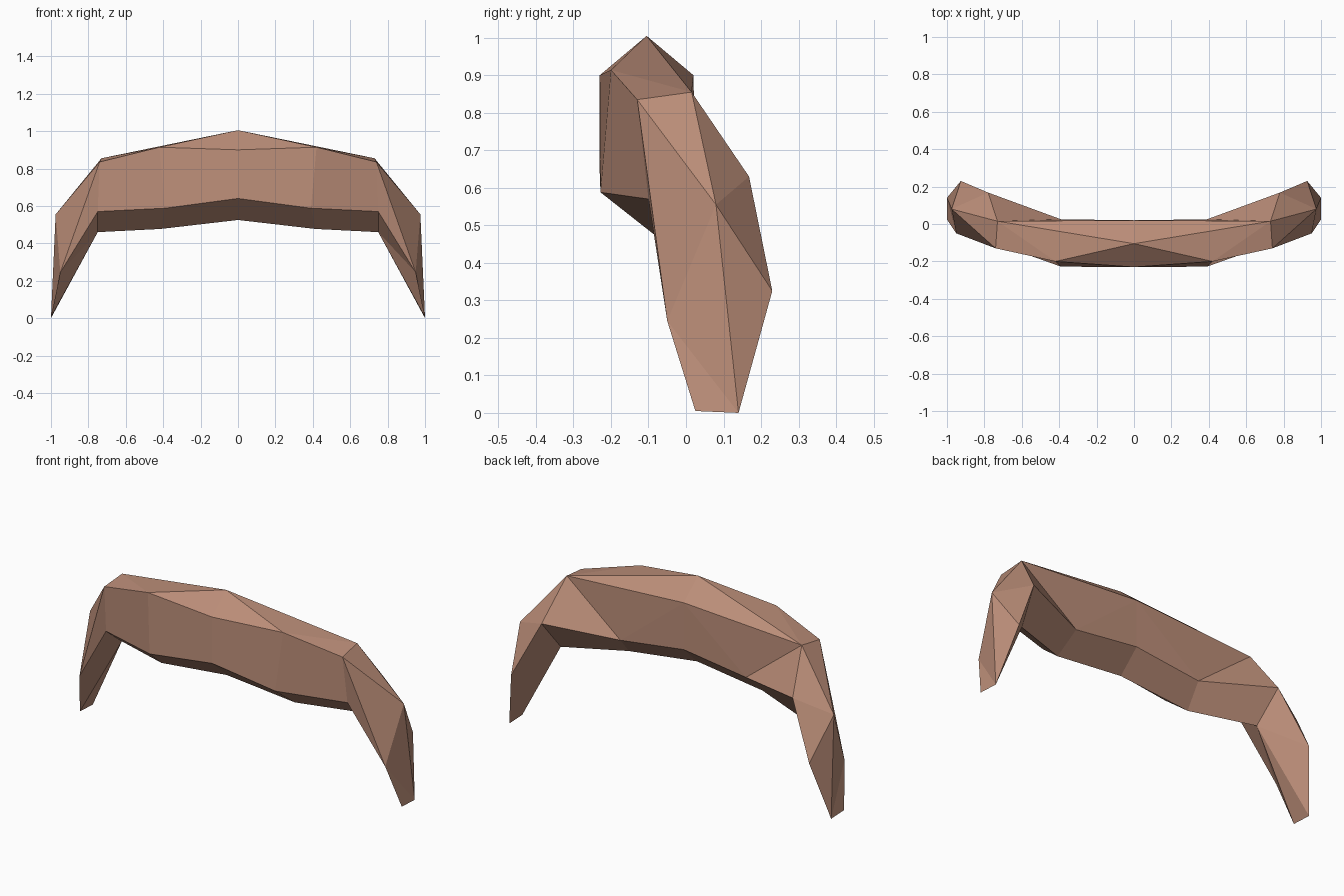
import bpy, bmesh
from mathutils import Matrix

if "Cube" in bpy.data.objects:
    bpy.data.objects.remove(bpy.data.objects["Cube"])

# One brown colour for the whole band
brown = bpy.data.materials.new("warm_brown")
brown.diffuse_color = (0.50, 0.27, 0.19, 1)
brown.use_nodes = True
brown.node_tree.nodes["Principled BSDF"].inputs["Base Color"].default_value = brown.diffuse_color

# Hexagonal cross-sections of the right half
# t top, u front upper, l front lower, b bottom, k back lower, j back upper
points = {
    # centre
    "t0": (0, -.105, 1.005), "u0": (0, -.23, .90), "l0": (0, -.23, .64),
    "b0": (0, -.10, .525), "k0": (0, .02, .637), "j0": (0, .02, .90),
    # middle of the half
    "u2": (.42, -.20, .914), "l2": (.39, -.228, .588),
    "b2": (.415, -.087, .477), "k2": (.39, .025, .587),
    # shoulder
    "t3": (.73, .015, .855), "u3": (.74, -.13, .835), "l3": (.75, -.10, .57),
    "b3": (.75, .04, .46), "k3": (.78, .168, .63),
    # leg: outer, front and rear corners, then the tip edge
    "a": (.975, .08, .555), "f": (.95, -.05, .245), "r": (.926, .23, .325),
    "p": (1, .025, .005), "q": (1, .14, 0),
}
# Top, front, underside, back, then the leg
faces = [
    "t0 u0 u2", "t0 u2 t3", "u2 u3 t3", "t0 t3 j0",
    "u0 l0 l2 u2", "u2 l2 l3 u3",
    "l0 b0 b2 l2", "l2 b2 b3 l3", "b0 k0 k2 b2", "b2 k2 k3 b3",
    "j0 t3 k2", "j0 k2 k0", "k2 t3 k3",
    "u3 a t3", "t3 a k3", "k3 a r", "u3 f a", "u3 l3 f",
    "a f q", "f p q", "a q r",
    "l3 b3 f", "b3 p f", "b3 q p", "b3 r q", "b3 k3 r",
]

bm = bmesh.new()
verts = {name: bm.verts.new(co) for name, co in points.items()}
for face in faces:
    bm.faces.new([verts[n] for n in face.split()])

# Mirror to the left half and close the seam
bmesh.ops.mirror(bm, geom=bm.verts[:] + bm.edges[:] + bm.faces[:],
                 matrix=Matrix.Identity(4), merge_dist=0.0005, axis='X')
bmesh.ops.remove_doubles(bm, verts=bm.verts[:], dist=0.0005)
bmesh.ops.recalc_face_normals(bm, faces=bm.faces[:])

mesh = bpy.data.meshes.new("curved_band")
bm.to_mesh(mesh)
bm.free()
mesh.materials.append(brown)
band = bpy.data.objects.new("curved_band", mesh)
bpy.context.collection.objects.link(band)
